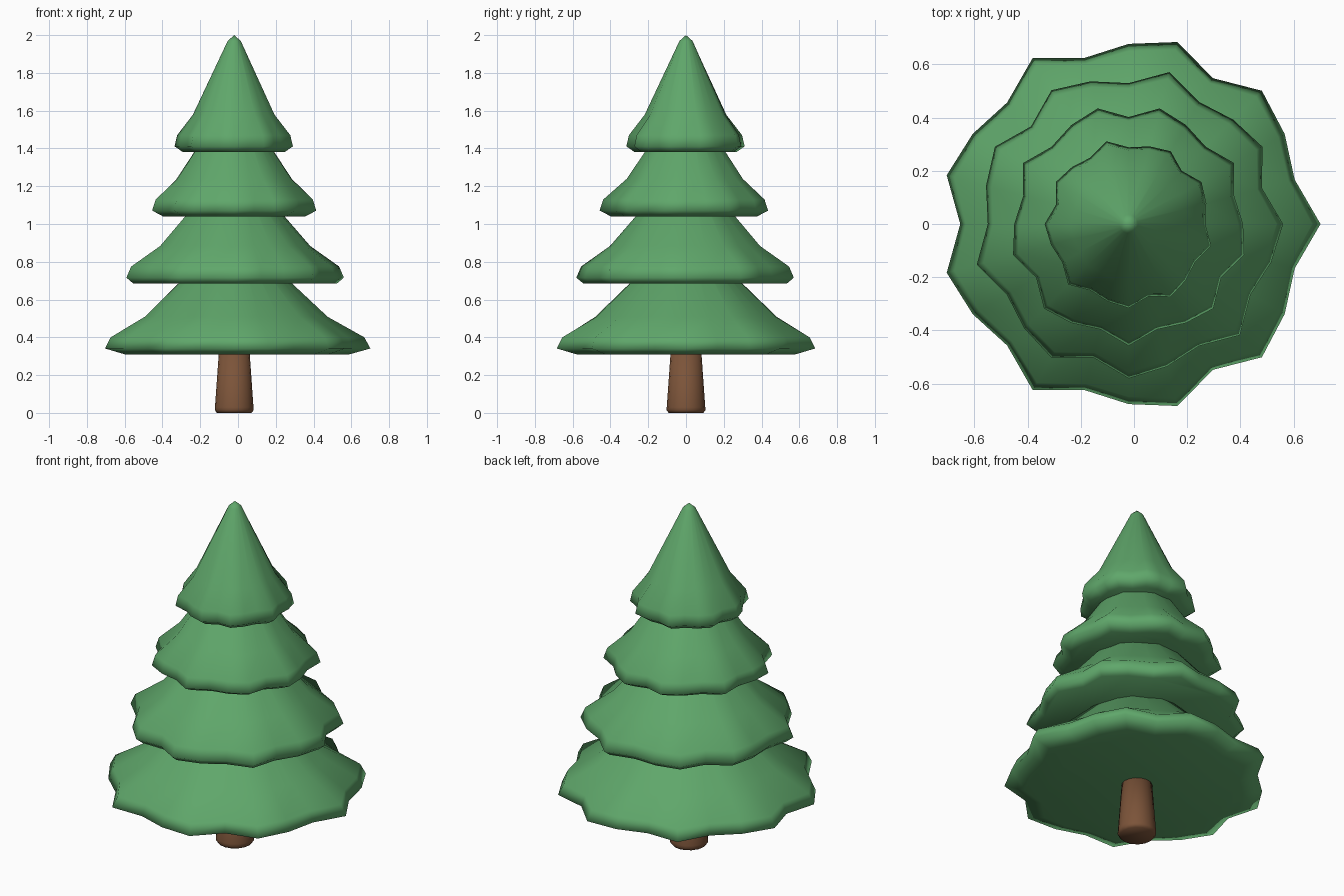
import bpy, bmesh, math

if "Cube" in bpy.data.objects:
    bpy.data.objects.remove(bpy.data.objects["Cube"])

CX = -0.02          # trunk axis
TIER_H = 0.62


def material(name, rgb):
    m = bpy.data.materials.new(name)
    m.diffuse_color = (*rgb, 1.0)
    m.use_nodes = True
    m.node_tree.nodes["Principled BSDF"].inputs["Base Color"].default_value = m.diffuse_color
    return m


green = material("foliage green", (0.115, 0.385, 0.145))
brown = material("bark brown", (0.20, 0.088, 0.041))


def lathe(name, rings, sides, mat, sharp, waves=0, phase=0.0, tip=None):
    """Skin rings of (radius, height, wave amount); close with a cap or a tip."""
    bm = bmesh.new()
    loops = []
    for r, z, amp in rings:
        loop = []
        for i in range(sides):
            a = 2 * math.pi * i / sides
            rr = r * (1 + amp * math.cos(waves * a + phase))
            loop.append(bm.verts.new((CX + rr * math.cos(a), rr * math.sin(a), z)))
        loops.append(loop)
    for lo, hi in zip(loops, loops[1:]):
        for i in range(sides):
            j = (i + 1) % sides
            bm.faces.new((lo[i], lo[j], hi[j], hi[i]))
    bm.faces.new(loops[0][::-1])
    if tip is None:
        bm.faces.new(loops[-1])
    else:
        top = bm.verts.new((CX, 0, tip))
        for i in range(sides):
            bm.faces.new((loops[-1][i], loops[-1][(i + 1) % sides], top))
    # smooth faces, keeping creases above the given angle
    for f in bm.faces:
        f.smooth = True
    for e in bm.edges:
        e.smooth = e.calc_face_angle(0) < math.radians(sharp)
    mesh = bpy.data.meshes.new(name)
    bm.to_mesh(mesh)
    bm.free()
    mesh.materials.append(mat)
    ob = bpy.data.objects.new(name, mesh)
    bpy.context.collection.objects.link(ob)
    return ob


# trunk: tapered, with a slightly rounded foot
lathe("trunk", [(0.092, 0.0, 0), (0.103, 0.015, 0), (0.102, 0.03, 0),
                (0.08, 0.34, 0)], 16, brown, 40)

# foliage tiers: wavy skirts, each turned a little from the one below
tiers = [  # base height, radius, underside ratio, crease angle
    (0.31, 0.677, 0.85, 50),
    (0.685, 0.555, 0.94, 50),
    (1.04, 0.43, 0.87, 85),
    (1.38, 0.302, 0.86, 85),
]
for k, (z, r, under, crease) in enumerate(tiers):
    rings = [(r * under, z, 0.06),
             (r, z + 0.05 * TIER_H, 0.065),
             (r * 0.96, z + 0.145 * TIER_H, 0.06),
             (r * 0.71, z + 0.32 * TIER_H, 0.03),
             (r * 0.115, z + 0.95 * TIER_H, 0.0)]
    lathe(f"foliage_tier_{k + 1}", rings, 24, green, crease,
          waves=9, phase=k * math.pi / 4, tip=z + TIER_H)
